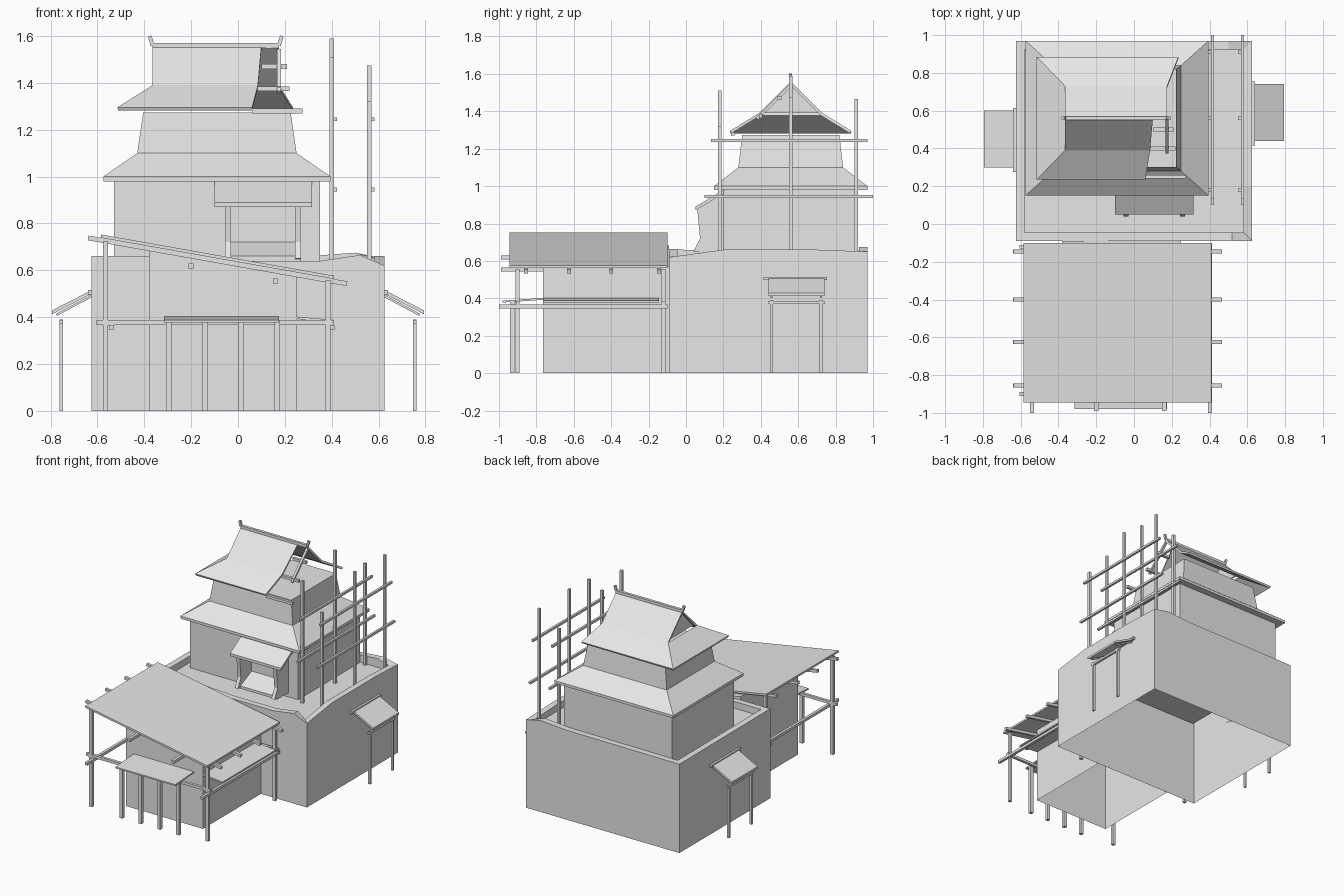
import bpy, bmesh
from mathutils import Vector

cube = bpy.data.objects.get("Cube")
if cube:
    bpy.data.objects.remove(cube)

GREY = (.8, .8, .8, 1)
material = bpy.data.materials.new("plain grey")
material.use_nodes = True
material.diffuse_color = GREY
material.node_tree.nodes["Principled BSDF"].inputs["Base Color"].default_value = GREY


def finish(name, bm, recalculate=True):
    if recalculate:
        bmesh.ops.recalc_face_normals(bm, faces=bm.faces)
    mesh = bpy.data.meshes.new(name)
    bm.to_mesh(mesh)
    bm.free()
    mesh.materials.append(material)
    part = bpy.data.objects.new(name, mesh)
    bpy.context.collection.objects.link(part)
    return part


def loft(name, rings, cap_start=True):
    """Skin closed rings of points; the last ring is always capped."""
    bm = bmesh.new()
    loops = [[bm.verts.new(point) for point in ring] for ring in rings]
    for low, high in zip(loops, loops[1:]):
        for i in range(len(low)):
            bm.faces.new((low[i - 1], low[i], high[i], high[i - 1]))
    if cap_start:
        bm.faces.new(loops[0])
    bm.faces.new(loops[-1])
    return finish(name, bm)


def beam(name, start, end, width=.02):
    """Square timber between two points."""
    start, end = Vector(start), Vector(end)
    turn = (end - start).to_track_quat('X', 'Z')
    half = width / 2
    square = [turn @ Vector((0, side, up))
              for side, up in ((-half, -half), (half, -half), (half, half), (-half, half))]
    return loft(name, [[point + corner for corner in square] for point in (start, end)])


def post(name, x, y, bottom, top, width=.022):
    return beam(name, (x, y, bottom), (x, y, top), width)


def rail(name, axis, centre, start, end, width=.02):
    """Level timber along one axis through a centre point."""
    ends = []
    for value in (start, end):
        point = list(centre)
        point[axis] = value
        ends.append(point)
    return beam(name, *ends, width)


def extrude_x(name, profile, start, end):
    return loft(name, [[(x, y, z) for y, z in profile] for x in (start, end)])


def extrude_y(name, profile, start, end):
    return loft(name, [[(x, y, z) for x, z in profile] for y in (start, end)])


def sheet(inner, outer, thickness):
    """Profile of a thin sloping plate, given its two top points."""
    return [inner, outer] + [(across, z - thickness) for across, z in (outer, inner)]


# Stone base: open below, uneven parapet around a sunken deck
side, front, back, deck, wall = .625, -.09, .97, .61, .045
parapet = [(-side, front, .66), (-.38, front, .66), (0, front, .64), (.35, front, .64),
           (.52, front, .665), (side, front, .62), (side, .2, .66), (side, .7, .66),
           (side, back, .65), (.5, back, .675), (.3, back, .66), (-side, back, .655)]


def clamp(value, low, high):
    return max(low + wall, min(high - wall, value))


inside = [(clamp(x, -side, side), clamp(y, front, back), z) for x, y, z in parapet]
loft("stone_base", [[(x, y, 0) for x, y, z in parapet], parapet, inside,
                    [(x, y, deck) for x, y, z in inside]], cap_start=False)

# Tower storeys, each a rectangle around the tower axis
axis_x, axis_y = -.09, .56
eave, gable_foot, ridge = 1.295, 1.39, 1.56


def storey(half_x, half_y, z):
    return [(axis_x + i * half_x, axis_y + j * half_y, z)
            for i, j in ((-1, -1), (1, -1), (1, 1), (-1, 1))]


loft("lower_walls", [storey(.44, .36, z) for z in (deck, .99)])
loft("lower_roof", [storey(.485, .41, .98), storey(.485, .41, 1), storey(.34, .28, 1.1)])
loft("upper_walls", [storey(.34, .28, 1.1), storey(.315, .26, eave - wall / 2)])

# Hip-and-gable roof, torn open at the front right corner and right end
hip_left, gable_left, gable_right = axis_x - .425, axis_x - .275, axis_x + .265
eave_depth, gable_depth = .325, .17
bm = bmesh.new()


def roof_point(x, depth, z):
    return bm.verts.new((x, axis_y + depth, z))


front_eave = [roof_point(x, -eave_depth, eave) for x in (hip_left, .06)]
front_foot = [roof_point(x, -gable_depth, gable_foot) for x in (gable_left, .085)]
top_line = [roof_point(x, 0, ridge) for x in (gable_left, .1, gable_right)]
back_foot = [roof_point(x, gable_depth, gable_foot) for x in (gable_left, gable_right)]
back_eave = [roof_point(x, eave_depth, eave) for x in (hip_left, .235)]
for low, high in ((front_eave, front_foot), (front_foot, top_line[:2])):
    bm.faces.new((low[0], low[1], high[1], high[0]))
bm.faces.new((back_eave[1], back_eave[0], back_foot[0], back_foot[1]))
bm.faces.new((back_foot[1], back_foot[0], *top_line))
bm.faces.new((back_eave[0], front_eave[0], front_foot[0], back_foot[0]))
roof = finish("upper_roof", bm, recalculate=False)
thickness = roof.modifiers.new("thickness", 'SOLIDIFY')
thickness.thickness, thickness.offset = .015, -1
extrude_x("left_gable", [(axis_y - gable_depth, gable_foot), (axis_y + gable_depth, gable_foot),
                         (axis_y, ridge - .01)], gable_left + .02, gable_left + .03)

# Ridge with upturned ends
rail("ridge", 0, (0, axis_y, ridge), gable_left, gable_right)
for direction, x in ((-1, gable_left), (1, gable_right)):
    beam("ridge_end", (x, axis_y, ridge), (x + direction * .012, axis_y, ridge + .04), .016)

# Bare roof timbers in the torn corner
for name, y, z, start, end in (("high_purlin", .5, 1.47, .1, .21),
                               ("middle_purlin", .4, 1.375, .06, .22),
                               ("eave_purlin", .25, 1.28, .06, .275)):
    rail(name, 0, (0, y, z), start, end)
beam("bare_rafter", (gable_right, axis_y, ridge - .02), (gable_right, .38, 1.36), .016)

# Hooded bay on the tower front
bay_back, bay_front, bay_left, bay_right, board = .2, .05, -.1, .315, .026
extrude_x("bay_hood", sheet((bay_back, .98), (bay_front, .89), .02), bay_left, bay_right)
bay_profile = [(bay_back, .96), (.06, .88), (.075, .72), (.04, .65), (bay_back, .64)]
for x in (bay_left + wall, bay_right - wall - board):
    extrude_x("bay_side", bay_profile, x, x + board)
extrude_x("bay_sill", [(bay_back, .72), (.07, .66), (.07, .64), (bay_back, .64)],
          bay_left + wall, bay_right - wall)

# Scaffold poles and rails
for x, tops in ((.4, (1.51, 1.59, 1.36)), (.56, (1.32, 1.475, 1.465))):
    for y, top in zip((.18, axis_y, .91), tops):
        post("scaffold_pole", x, y, deck, top, .018)
    rail("low_rail", 1, (x + .015, 0, .945), .1, 1, .016)
    rail("high_rail", 1, (x + .015, 0, 1.245), .135, back, .016)

# Small awnings on both sides of the base
for s, middle in ((-1, .45), (1, .59)):
    near, far = middle - .15, middle + .15
    extrude_y("side_awning", sheet((s * side, .515), (s * .795, .428), .016), near, far)
    rail("awning_ledge", 1, (s * (side + .007), 0, .506), near - .025, far + .015, .018)
    for y in (near + .018, far - .018):
        post("awning_post", s * .755, y, 0, .39, .016)
        beam("awning_bracket", (s * side, y, .49), (s * .775, y, .41), .01)
    rail("awning_bar", 1, (s * .755, 0, .378), near, far, .016)


# Height of the underside of the lean-to roof
def slope(x):
    return .635 - .177 * x


# Front house, open below, with a sloping top
house_left, house_right, house_front = -.38, .25, -.765
bm = bmesh.new()
outline = [(house_left, 0), (house_left, slope(house_left) - .02),
           (house_right, slope(house_right) - .02), (house_right, 0)]
ends = [[bm.verts.new((x, y, z)) for x, z in outline] for y in (house_front, front)]
for end in ends:
    bm.faces.new(end)
for i in range(len(outline) - 1):
    bm.faces.new((ends[0][i], ends[0][i + 1], ends[1][i + 1], ends[1][i]))
finish("front_house", bm)

# Large lean-to roof with its rafters and purlins
roof_left, roof_right, plate = -.585, .41, .014
extrude_y("porch_roof", sheet((roof_left, slope(roof_left) + plate),
                              (roof_right, slope(roof_right) + plate), plate), -.945, -.1)
for y in (-.855, -.625, -.4, -.145):
    beam("porch_rafter", *[(x, y, slope(x) - .01) for x in (roof_left - .055, roof_right + .055)])
for x in (-.2, .16):
    rail("porch_purlin", 1, (x, 0, slope(x) - .052), -.99, -.1, .022)

# Porch posts and rails
for y in (-.9, -.12):
    for x in (-.565, .385):
        post("porch_post", x, y, 0, slope(x) - .01)
    rail("cross_rail", 0, (0, y, .377), -.605, roof_right)
for x in (-.54, .403):
    rail("side_rail", 1, (x, 0, .357), -1, -.1)

# Front canopy on four posts, and a side canopy
canopy_top, canopy_lip = .402, .388
extrude_x("front_canopy", sheet((house_front, canopy_top), (-.98, canopy_lip), .01), -.315, .175)
for i in range(4):
    post("canopy_post", -.295 + i * .154, -.93, 0, canopy_lip, .024)
extrude_y("side_canopy", sheet((house_right, canopy_top), (roof_right, canopy_lip), .01),
          house_front, -.145)
